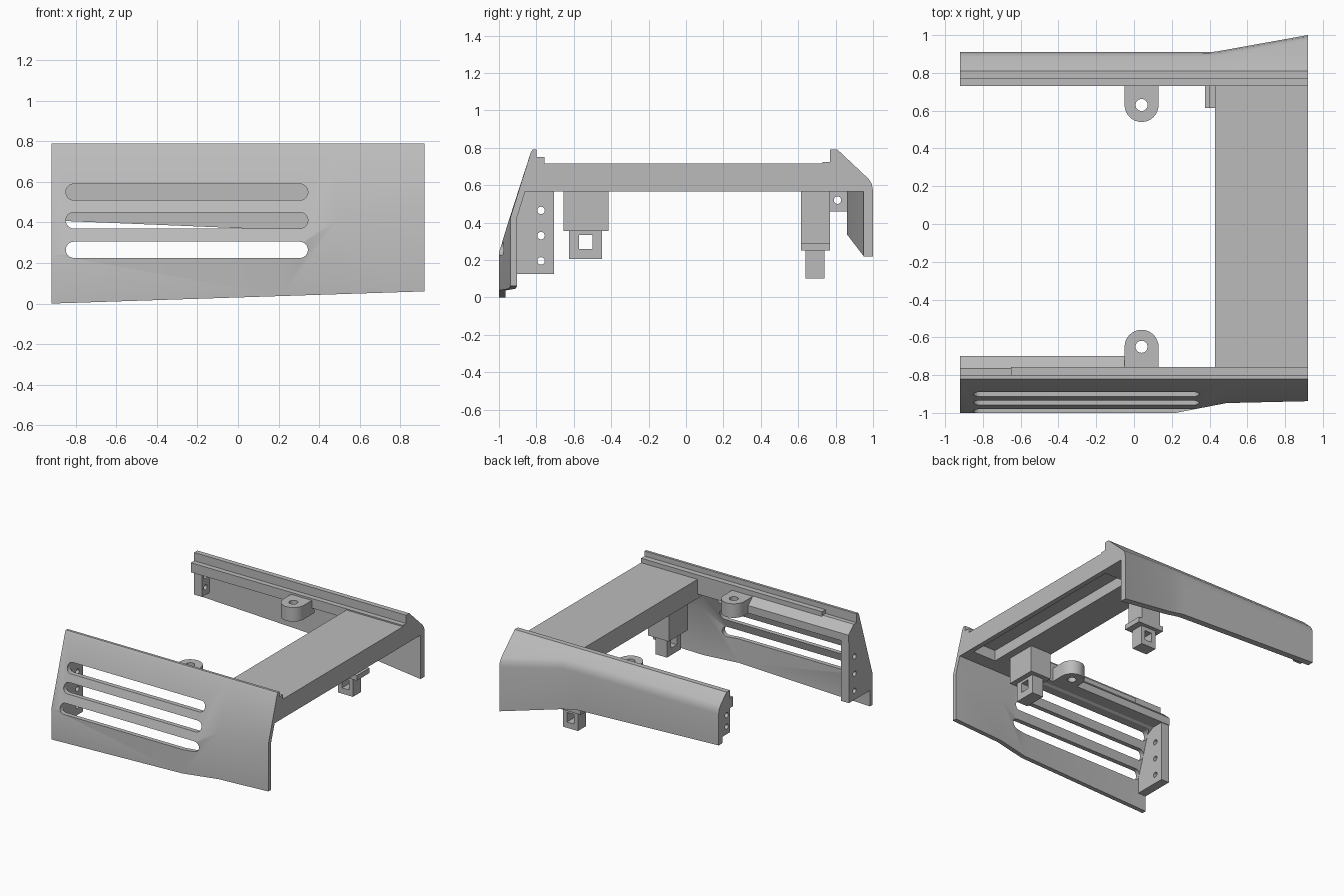
import bpy, bmesh, math
from mathutils import Vector

cube = bpy.data.objects.get("Cube")
if cube:
    bpy.data.objects.remove(cube, do_unlink=True)

grey = bpy.data.materials.new("plain_grey")
grey.use_nodes = True
grey.diffuse_color = (0.5, 0.5, 0.5, 1)
grey.node_tree.nodes["Principled BSDF"].inputs["Base Color"].default_value = (0.5, 0.5, 0.5, 1)


def loft(name, rings):
    """Skin matching rings of points and cap both ends."""
    bm = bmesh.new()
    loops = [[bm.verts.new(p) for p in ring] for ring in rings]
    n = len(loops[0])
    for a, b in zip(loops, loops[1:]):
        for i in range(n):
            j = (i + 1) % n
            bm.faces.new((a[i], a[j], b[j], b[i]))
    bm.faces.new(loops[0])
    bm.faces.new(loops[-1])
    bmesh.ops.recalc_face_normals(bm, faces=bm.faces)
    mesh = bpy.data.meshes.new(name)
    bm.to_mesh(mesh)
    bm.free()
    mesh.materials.append(grey)
    obj = bpy.data.objects.new(name, mesh)
    bpy.context.collection.objects.link(obj)
    return obj


def extrude(name, outline, axis, lo, hi):
    """Extrude a 2D outline; the outline uses the other two axes in order."""
    def place(p, t):
        c = list(p)
        c.insert("xyz".index(axis), t)
        return Vector(c)
    return loft(name, [[place(p, t) for p in outline] for t in (lo, hi)])


def box(name, x, y, z):
    return extrude(name, [(x[0], y[0]), (x[1], y[0]), (x[1], y[1]), (x[0], y[1])], "z", *z)


def stadium(u0, u1, v, r, steps=12):
    """Outline of a long slot with round ends (u0 == u1 gives a circle)."""
    pts = []
    for centre, start in ((u1, -math.pi / 2), (u0, math.pi / 2)):
        count = steps + 1 if u0 != u1 else steps
        for i in range(count):
            a = start + math.pi * i / steps
            pts.append((centre + r * math.cos(a), v + r * math.sin(a)))
    return pts


def cut(obj, cutters):
    for c in cutters:
        c.hide_render = True
        mod = obj.modifiers.new("cut", "BOOLEAN")
        mod.operation = "DIFFERENCE"
        mod.solver = "EXACT"
        mod.object = c
        bpy.context.view_layer.objects.active = obj
        bpy.ops.object.modifier_apply(modifier=mod.name)
        bpy.data.objects.remove(c, do_unlink=True)


# Front side panel: sloped top, upright lower wall that steps inwards
def front_ring(x, y, crease):
    bottom = 0.03 + 0.0326 * x
    pts = [(-0.80, 0.79), (-0.82, 0.79), (-0.83, 0.775), (y, crease), (y, bottom),
           (y + 0.035, bottom), (y + 0.035, crease), (-0.86, 0.565), (-0.80, 0.60)]
    return [(x, *p) for p in pts]


front_panel = loft("front_panel", [front_ring(*s) for s in (
    (-0.92, -1.0, 0.24), (0.22, -1.0, 0.24), (0.49, -0.948, 0.41), (0.92, -0.938, 0.43))])
cut(front_panel, [extrude("slot_cutter", stadium(-0.81, 0.305, z, 0.04), "y", -1.2, -0.78)
                  for z in (0.265, 0.41, 0.55)])

# Front rail, shelf and end plate
box("front_rail", (-0.65, 0.92), (-0.82, -0.757), (0.60, 0.75))
extrude("front_shelf", [(-0.83, 0.72), (-0.765, 0.72), (-0.70, 0.66), (-0.70, 0.60), (-0.83, 0.60)],
        "x", -0.92, -0.05)
front_end_plate = extrude("front_end_plate", [(-0.97, 0.125), (-0.705, 0.125), (-0.705, 0.66),
                                              (-0.83, 0.66), (-0.97, 0.24)], "x", -0.92, -0.85)
cut(front_end_plate, [extrude("hole_cutter", stadium(-0.775, -0.775, z, 0.02), "x", -1, -0.8)
                      for z in (0.195, 0.33, 0.465)])


# Back side panel: rounded shoulder, flaring outwards at one end
def back_ring(x, y, bottom):
    knee = 0.79 - (y - 0.835) * 0.94
    pts = [(0.77, 0.79), (0.81, 0.79), (y - 0.025, knee), (y - 0.007, knee - 0.027), (y, knee - 0.065),
           (y, bottom), (y - 0.05, bottom), (y - 0.05, knee - 0.07), (0.81, 0.69), (0.77, 0.69)]
    return [(x, *p) for p in pts]


loft("back_panel", [back_ring(*s) for s in (
    (-0.92, 0.91, 0.41), (0.3, 0.91, 0.36), (0.43, 0.912, 0.335), (0.92, 1.0, 0.22))])
box("back_rail", (-0.92, 0.92), (0.73, 0.82), (0.65, 0.725))
back_end_plate = box("back_end_plate", (-0.92, -0.85), (0.77, 0.875), (0.46, 0.68))
cut(back_end_plate, [extrude("hole_cutter", stadium(0.81, 0.81, z, 0.02), "x", -1, -0.8)
                     for z in (0.52, 0.61)])


# Cross bridge joining the two sides, with a channel underneath
def bridge_ring(x, y):
    pts = [(-0.86, 0.565), (y, 0.565), (y, 0.62), (0.80, 0.715), (-0.80, 0.715)]
    return [(x, *p) for p in pts]


bridge = loft("bridge", [bridge_ring(0.43, 0.87), bridge_ring(0.92, 0.955)])
cut(bridge, [box("channel_cutter", (0.68, 0.88), (-0.75, 0.73), (0.5, 0.65))])

# Screw ears on both sides
for side, name, centre, root in ((1, "back_ear", 0.63, 0.76), (-1, "front_ear", -0.65, -0.79)):
    arc = [(0.04 + 0.09 * math.cos(math.pi * i / 16), centre - side * 0.09 * math.sin(math.pi * i / 16))
           for i in range(17)]
    ear = extrude(name, arc + [(-0.05, root), (0.13, root)], "z", 0.60, 0.71)
    cut(ear, [extrude("hole_cutter", stadium(0.04, 0.04, centre, 0.032), "z", 0.5, 0.8)])

# Front clip: block with a hooked frame below
box("front_clip_block", (0.44, 0.62), (-0.655, -0.415), (0.355, 0.58))
front_clip = box("front_clip_frame", (0.48, 0.58), (-0.625, -0.45), (0.205, 0.36))
cut(front_clip, [box("window_cutter", (0.4, 0.7), (-0.572, -0.5), (0.26, 0.335))])

# Back clip: block, flange and frame
box("back_clip_block", (0.40, 0.57), (0.615, 0.77), (0.285, 0.58))
box("back_clip_flange", (0.375, 0.60), (0.615, 0.77), (0.25, 0.29))
back_clip = box("back_clip_frame", (0.42, 0.55), (0.64, 0.74), (0.10, 0.26))
cut(back_clip, [box("window_cutter", (0.455, 0.515), (0.5, 0.9), (0.145, 0.22))])

# Smooth the rounded parts, keep edges sharp
parts = [o for o in bpy.context.collection.objects if o.type == "MESH" and grey.name in o.data.materials]
bpy.ops.object.select_all(action="DESELECT")
for o in parts:
    o.select_set(True)
bpy.context.view_layer.objects.active = parts[0]
bpy.ops.object.shade_smooth_by_angle(angle=math.radians(25))
